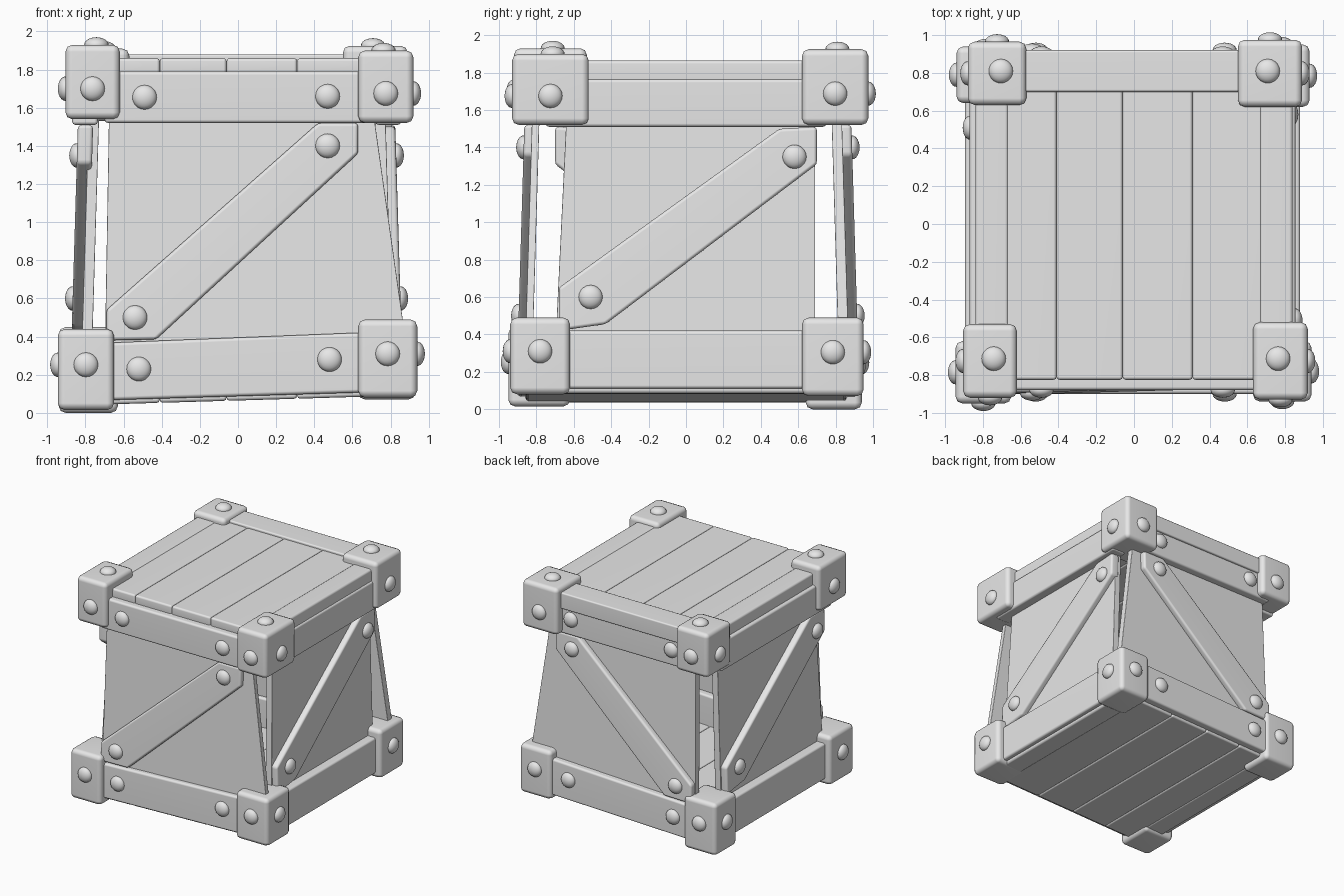
import bpy, bmesh, math
from mathutils import Vector, Matrix

if "Cube" in bpy.data.objects:
    bpy.data.objects.remove(bpy.data.objects["Cube"])

grey = bpy.data.materials.new("plain_grey")
grey.diffuse_color = (0.8, 0.8, 0.8, 1)
grey.use_nodes = True
grey.node_tree.nodes["Principled BSDF"].inputs["Base Color"].default_value = grey.diffuse_color

# Face frames: u runs along the face, v is up (or y on top), d is distance outward
FRAMES = {
    "front": lambda u, v, d: (u, -d, v),
    "back": lambda u, v, d: (u, d, v),
    "right": lambda u, v, d: (d, u, v),
    "left": lambda u, v, d: (-d, -u, v),
    "top": lambda u, v, d: (u, v, d),
}


def finish(name, bm, bevel=0.0, segments=2):
    bmesh.ops.recalc_face_normals(bm, faces=bm.faces[:])
    if bevel:
        bmesh.ops.bevel(bm, geom=bm.edges[:], offset=bevel, segments=segments,
                        profile=0.5, affect='EDGES', clamp_overlap=True)
    for f in bm.faces:
        f.smooth = True
    me = bpy.data.meshes.new(name)
    bm.to_mesh(me)
    bm.free()
    me.set_sharp_from_angle(angle=math.radians(50))
    me.materials.append(grey)
    ob = bpy.data.objects.new(name, me)
    bpy.context.collection.objects.link(ob)
    if bevel:  # keeps the big faces flat and the rounded edges soft
        mod = ob.modifiers.new("flat_faces", 'WEIGHTED_NORMAL')
        mod.keep_sharp = True
    return ob


def board(name, face, outline, d0, d1, bevel=0.018, lean=0.0, tilt=0.0):
    """Extrude a flat outline on one face from depth d0 to d1."""
    bm = bmesh.new()
    to = FRAMES[face]
    rings = [[bm.verts.new(to(u, v, d + lean * (1 - v) + tilt * u)) for u, v in outline]
             for d in (d0, d1)]
    bm.faces.new(rings[0])
    bm.faces.new(rings[1])
    n = len(outline)
    for i in range(n):
        j = (i + 1) % n
        bm.faces.new((rings[0][i], rings[0][j], rings[1][j], rings[1][i]))
    return finish(name, bm, bevel)


def rect(u0, u1, v0, v1):
    return [(u0, v0), (u1, v0), (u1, v1), (u0, v1)]


def bolt(name, face, u, v, d, r=0.064, height=0.04):
    """Low domed bolt head."""
    to = FRAMES[face]
    normal = Vector(to(0, 0, 1))
    bm = bmesh.new()
    m = (Matrix.Translation(to(u, v, d)) @ normal.to_track_quat('Z', 'Y').to_matrix().to_4x4()
         @ Matrix.Diagonal((r, r, height, 1)))
    bmesh.ops.create_uvsphere(bm, u_segments=20, v_segments=12, radius=1, matrix=m)
    finish(name, bm)


# Corner blocks: x range, y range, z range
BLOCKS = {
    "front_left_top": (-0.905, -0.62, -0.92, -0.53, 1.54, 1.93),
    "front_right_top": (0.63, 0.92, -0.93, -0.52, 1.52, 1.90),
    "back_left_top": (-0.88, -0.57, 0.63, 0.965, 1.53, 1.91),
    "back_right_top": (0.55, 0.89, 0.62, 0.975, 1.52, 1.925),
    "front_left_bottom": (-0.945, -0.65, -0.95, -0.62, 0.015, 0.44),
    "front_right_bottom": (0.63, 0.94, -0.94, -0.62, 0.08, 0.49),
    "back_left_bottom": (-0.94, -0.63, 0.64, 0.94, 0.0, 0.45),
    "back_right_bottom": (0.63, 0.93, 0.62, 0.95, 0.07, 0.49),
}
for key, (x0, x1, y0, y1, z0, z1) in BLOCKS.items():
    board("corner_block_" + key, "top", rect(x0, x1, y0, y1), z0, z1, 0.036)
    cx, cy, cz = (x0 + x1) / 2, (y0 + y1) / 2, (z0 + z1) / 2
    cz += -0.035 if cz > 1 else 0.025
    # Bolt on each outward face
    if cy < 0:
        bolt("corner_bolt", "front", cx, cz, -y0)
    else:
        bolt("corner_bolt", "back", cx, cz, y1)
    if cx > 0:
        bolt("corner_bolt", "right", cy, cz, x1)
    else:
        bolt("corner_bolt", "left", -cy, cz, -x0)
    if cz > 1:
        bolt("corner_bolt", "top", cx + (0.02 if cx < 0 else -0.012), cy + 0.012, z1)

# Wall panels; front and back flare out toward the lower right
flared = [(-0.70, 0.2), (0.905, 0.2), (0.70, 1.65), (-0.675, 1.65)]
for face, d, t in (("front", 0.84, 0.04), ("back", 0.85, 0.055)):
    board(face + "_wall_panel", face, flared, d - t, d, 0.003, 0.03)
tapered = [(-0.705, 0.2), (0.69, 0.2), (0.69, 1.65), (-0.635, 1.65)]
board("right_wall_panel", "right", tapered, 0.735, 0.79, 0.003, 0.03)
board("left_wall_panel", "left", [(-u, v) for u, v in reversed(tapered)], 0.745, 0.80, 0.003, 0.03)

# Diagonal braces and horizontal beams of the front and back
long_brace = [(-0.69, 0.38), (-0.43, 0.385), (0.63, 1.36), (0.63, 1.52), (0.42, 1.52), (-0.69, 0.54)]
for face, d in (("front", 0.88), ("back", 0.90)):
    board(face + "_brace", face, long_brace, d - 0.07, d, 0.018, 0.03)
    bolt(face + "_brace_bolt", face, -0.54, 0.50, d + 0.015)
    bolt(face + "_brace_bolt", face, 0.47, 1.40, d - 0.012)
    board(face + "_upper_beam", face, rect(-0.70, 0.70, 1.52, 1.79), d - 0.12, d)
    board(face + "_lower_beam", face,
          [(-0.75, 0.065), (0.75, 0.11), (0.75, 0.425), (-0.75, 0.365)], d - 0.12, d + 0.02)
    for u, v, e in ((-0.49, 1.655, 0), (0.47, 1.66, 0), (-0.52, 0.23, 0.02), (0.48, 0.28, 0.02)):
        bolt(face + "_beam_bolt", face, u, v, d + e)

# Diagonal braces and plain beams of the sides
side_brace = [(-0.68, 0.42), (-0.43, 0.455), (0.70, 1.31), (0.70, 1.51), (0.50, 1.50), (-0.68, 0.65)]
for face, d, low in (("right", 0.84, 0.11), ("left", 0.855, 0.065)):
    board(face + "_brace", face, side_brace, d - 0.08, d, 0.018, 0.03)
    bolt(face + "_brace_bolt", face, -0.51, 0.60, d + 0.012)
    bolt(face + "_brace_bolt", face, 0.58, 1.35, d - 0.01)
    board(face + "_upper_beam", face, rect(-0.75, 0.75, 1.51, 1.765), d - 0.12, d + 0.015)
    board(face + "_lower_beam", face, rect(-0.75, 0.75, low, low + 0.31), d - 0.12, d + 0.04)

# Lid and slightly tilted floor, planks running front to back
seams = (-0.68, -0.41, -0.06, 0.31, 0.68)
for a, b in zip(seams, seams[1:]):
    board("lid_plank", "top", rect(a, b, -0.825, 0.74), 1.775, 1.86, 0.016)
    board("floor_plank", "top", rect(a, b, -0.86, 0.86), 0.065, 0.14, 0.016, 0, 0.03)

# Rails around the lid and floor
for s in (-1, 1):
    u0, u1 = sorted((s * 0.665, s * 0.84))
    board("lid_side_rail", "top", rect(u0, u1, -0.80, 0.80), 1.74, 1.865)
    board("floor_side_rail", "top", rect(u0, u1, -0.80, 0.80), 0.06, 0.15, 0.018, 0, 0.03)
board("lid_back_rail", "top", rect(-0.75, 0.75, 0.70, 0.92), 1.74, 1.88, 0.012)
